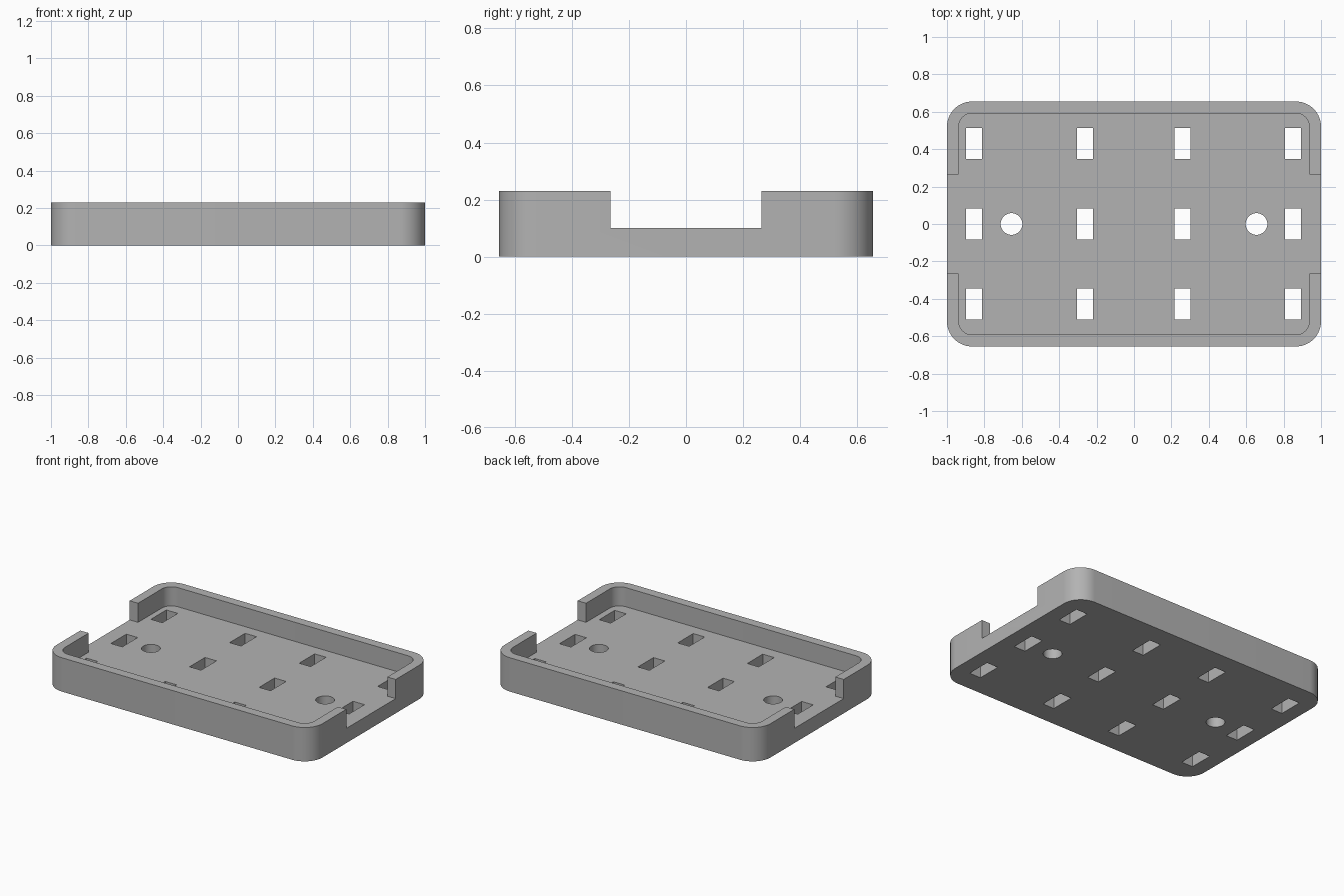
import bpy, bmesh, math

default = bpy.data.objects.get("Cube")
if default:
    bpy.data.objects.remove(default, do_unlink=True)

LENGTH, WIDTH, HEIGHT, FLOOR = 2.0, 1.31, 0.23, 0.10
WALL, CORNER = 0.063, 0.135
OVER = 0.1  # how far cutters reach past the surface

grey = bpy.data.materials.new("plain grey")
grey.use_nodes = True
colour = (0.45, 0.45, 0.45, 1)
grey.diffuse_color = colour
grey.node_tree.nodes["Principled BSDF"].inputs["Base Color"].default_value = colour


def prism(name, outline, z0, z1):
    """Extrude a flat outline from z0 to z1."""
    bm = bmesh.new()
    base = bm.faces.new([bm.verts.new((x, y, z0)) for x, y in outline])
    top = bmesh.ops.extrude_face_region(bm, geom=[base])["geom"]
    bmesh.ops.translate(bm, vec=(0, 0, z1 - z0),
                        verts=[v for v in top if isinstance(v, bmesh.types.BMVert)])
    bmesh.ops.recalc_face_normals(bm, faces=bm.faces)
    mesh = bpy.data.meshes.new(name)
    bm.to_mesh(mesh)
    bm.free()
    mesh.materials.append(grey)
    obj = bpy.data.objects.new(name, mesh)
    bpy.context.collection.objects.link(obj)
    return obj


def rounded(cx, cy, w, d, r, steps=16):
    """Rectangle outline with rounded corners."""
    points = []
    for i, (sx, sy) in enumerate([(1, 1), (-1, 1), (-1, -1), (1, -1)]):
        for k in range(steps + 1):
            a = math.pi / 2 * (i + k / steps)
            points.append((cx + sx * (w / 2 - r) + r * math.cos(a),
                           cy + sy * (d / 2 - r) + r * math.sin(a)))
    return points


def rect(cx, cy, w, d):
    return [(cx + sx * w / 2, cy + sy * d / 2)
            for sx, sy in [(1, 1), (-1, 1), (-1, -1), (1, -1)]]


def circle(cx, cy, r, n=48):
    return [(cx + r * math.cos(math.tau * k / n), cy + r * math.sin(math.tau * k / n))
            for k in range(n)]


# Tray block with rounded corners
tray = prism("tray", rounded(0, 0, LENGTH, WIDTH, CORNER), 0, HEIGHT)

# Inner recess, and the gap through both end walls
cutters = [
    prism("recess_cutter", rounded(0, 0, LENGTH - 2 * WALL, WIDTH - 2 * WALL,
                                   CORNER - WALL), FLOOR, HEIGHT + OVER),
    prism("end_gap_cutter", rect(0, 0, LENGTH + OVER, 0.53), FLOOR, HEIGHT + OVER),
]

# Rectangular slots in a grid
for x in (-0.855, -0.263, 0.26, 0.85):
    for y in (-0.427, 0, 0.43):
        cutters.append(prism("slot_cutter", rect(x, y, 0.086, 0.166), -OVER, HEIGHT))

# Round screw holes
for side in (-1, 1):
    cutters.append(prism("hole_cutter", circle(side * 0.655, 0, 0.058), -OVER, HEIGHT))

# Cut everything and bake the result into the tray
bpy.context.view_layer.objects.active = tray
for cutter in cutters:
    cutter.hide_render = True
    cut = tray.modifiers.new(cutter.name, "BOOLEAN")
    cut.operation, cut.solver, cut.object = "DIFFERENCE", "EXACT", cutter
    bpy.ops.object.modifier_apply(modifier=cut.name)
    bpy.data.objects.remove(cutter, do_unlink=True)

bpy.ops.object.select_all(action="DESELECT")
tray.select_set(True)
bpy.ops.object.shade_smooth_by_angle(angle=math.radians(30))
